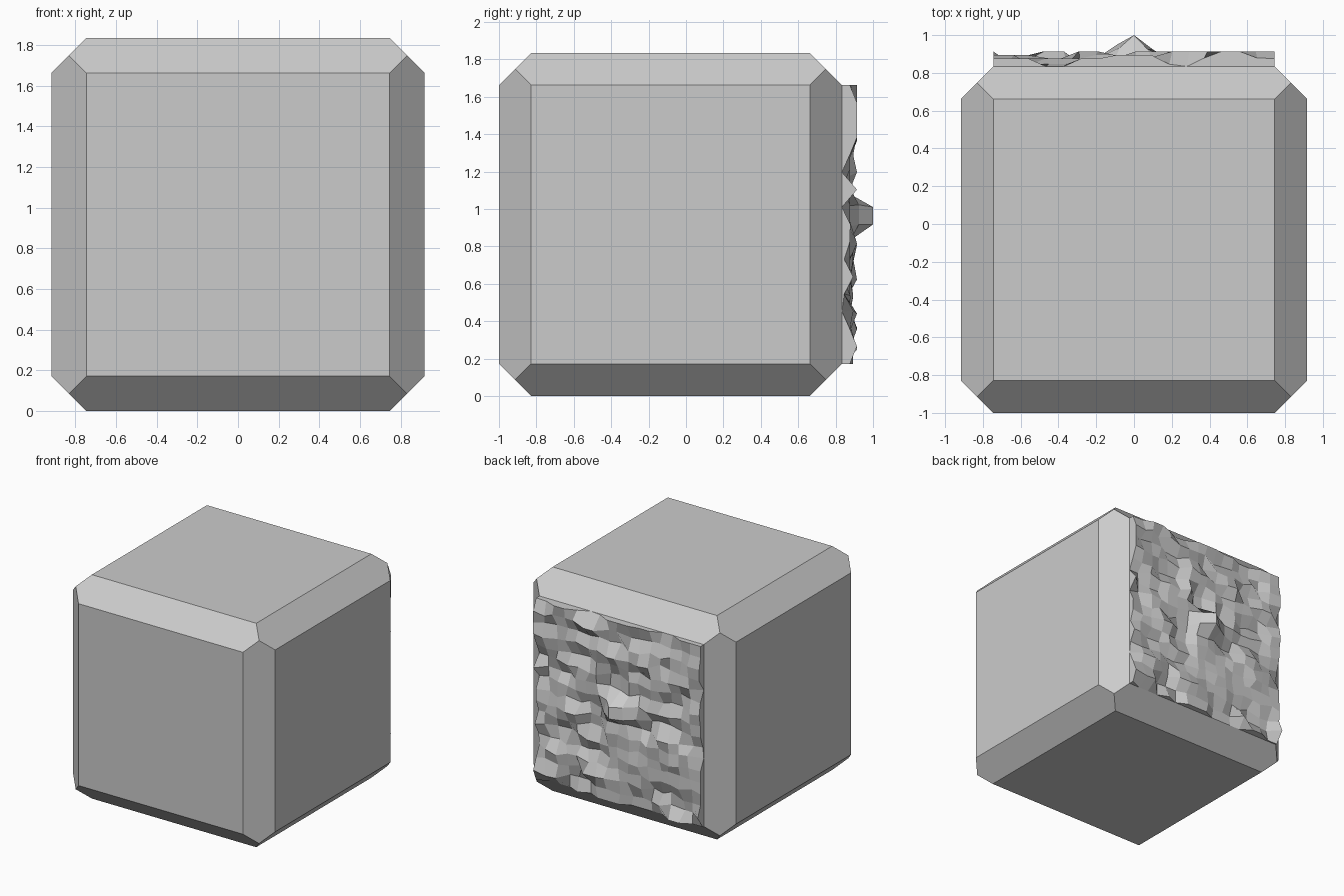
import bpy, bmesh, random
from itertools import product
from mathutils import Vector

if "Cube" in bpy.data.objects:
    bpy.data.objects.remove(bpy.data.objects["Cube"])

random.seed(7)
H, F, C = 0.917, 0.745, 0.831       # half size, flat-face half size, chamfer corner
CY, CZ = -0.083, 0.917              # block centre
BACK = CY + H


def make_object(name, bm):
    mesh = bpy.data.meshes.new(name)
    bm.to_mesh(mesh)
    bm.free()
    obj = bpy.data.objects.new(name, mesh)
    bpy.context.collection.objects.link(obj)
    return obj


# Chamfered block: hull of six flat faces and eight corner points
bm = bmesh.new()
for s in product((-1, 1), repeat=3):
    for axis in (None, 0, 1, 2):
        p = [c * (C if axis is None else F) for c in s]
        if axis is not None:
            p[axis] = s[axis] * H
        bm.verts.new(Vector(p) + Vector((0, CY, CZ)))
bmesh.ops.convex_hull(bm, input=bm.verts[:])
bmesh.ops.dissolve_limit(bm, angle_limit=0.02, verts=bm.verts[:], edges=bm.edges[:])
# Open the back, where the rough patch sits
bm.normal_update()
open_faces = [f for f in bm.faces if f.normal.y > 0.99]
bmesh.ops.delete(bm, geom=open_faces, context='FACES_ONLY')
make_object("chamfered_block", bm)

# Rough rock patch: stepped grid with an outer ring forming its side walls
N = 16
step = 2 * F / N
relief = {}
for k in range(N + 1):
    i = 0
    while i <= N:                   # short horizontal runs share a height
        run = random.choice((1, 1, 2, 2, 3))
        h = random.choice((0.0, 0.012, 0.042, 0.042, 0.045, 0.06, 0.08))
        for j in range(i, min(i + run, N + 1)):
            relief[j, k] = h
        i += run
# Central hollow and the projecting ridge beneath it
for i, k in product((8, 9), (10, 11)):
    relief[i, k] = 0.0
relief.update({(8, 8): 0.166, (8, 9): 0.166, (7, 8): 0.115, (7, 9): 0.1,
               (9, 8): 0.09, (9, 9): 0.09})

bm = bmesh.new()
grid = {}
for i, k in product(range(-1, N + 2), repeat=2):
    ci, ck = min(max(i, 0), N), min(max(k, 0), N)
    x, z = -F + ci * step, CZ - F + ck * step
    wall = (i, k) != (ci, ck)
    h = 0 if wall else relief[i, k]
    if 0 < i < N and 0 < k < N and (i, k) not in ((8, 8), (8, 9)):
        x += random.uniform(-0.02, 0.02)
        z += random.uniform(-0.02, 0.02)
    grid[i, k] = bm.verts.new((x, BACK + h, z))
for i, k in product(range(-1, N + 1), repeat=2):
    bm.faces.new([grid[i, k], grid[i, k + 1], grid[i + 1, k + 1], grid[i + 1, k]])
bmesh.ops.remove_doubles(bm, verts=bm.verts[:], dist=0.0005)
bmesh.ops.recalc_face_normals(bm, faces=bm.faces[:])
bm.normal_update()
if sum(f.normal.y for f in bm.faces) < 0:
    bmesh.ops.reverse_faces(bm, faces=bm.faces[:])
make_object("rough_back", bm)
